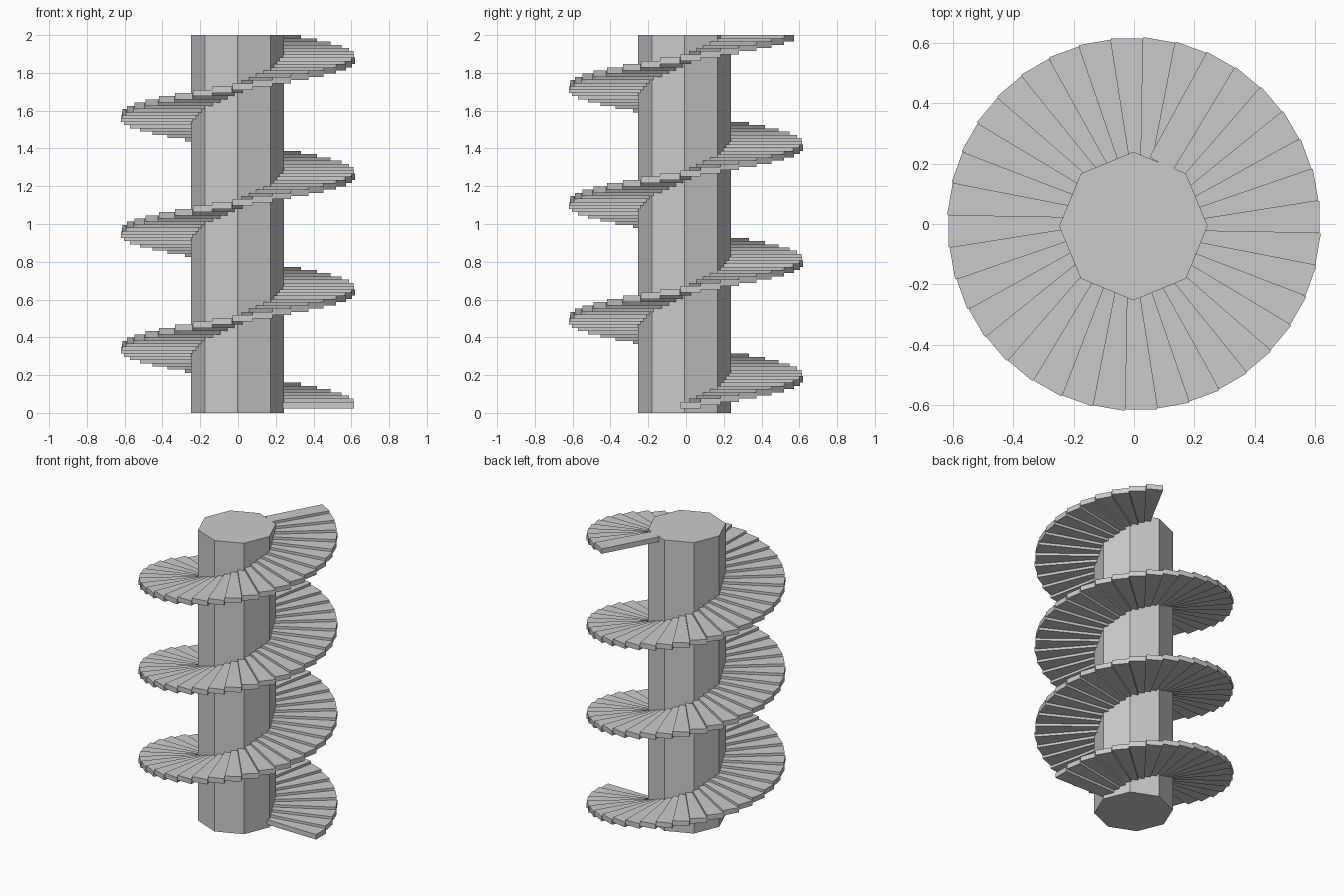
import bpy, bmesh, math
from mathutils import Matrix

if "Cube" in bpy.data.objects:
    bpy.data.objects.remove(bpy.data.objects["Cube"])

def make_object(name, bm):
    bmesh.ops.recalc_face_normals(bm, faces=bm.faces[:])
    mesh = bpy.data.meshes.new(name)
    bm.to_mesh(mesh)
    bm.free()
    obj = bpy.data.objects.new(name, mesh)
    bpy.context.collection.objects.link(obj)
    return obj

# Central eight-sided column
bm = bmesh.new()
bmesh.ops.create_cone(bm, cap_ends=True, segments=8, radius1=0.246, radius2=0.246, depth=2.0,
                      matrix=Matrix.Translation((-0.002, -0.007, 1.0)))
for v in bm.verts:  # keep corners on the axes
    dx, dy = v.co.x + 0.002, v.co.y + 0.007
    a = round(math.atan2(dy, dx) / (math.pi / 4) - 0.01) * math.pi / 4
    v.co.x, v.co.y = -0.002 + 0.246 * math.cos(a), -0.007 + 0.246 * math.sin(a)
make_object("column", bm)

# Spiral of tapered treads, 36 per turn
STEPS = 115
BASE, THICK = 0.024, 0.034
RISE = (2.0 - BASE - THICK) / (STEPS - 1)
TREAD = [(0.218, -0.023), (0.615, -0.03), (0.615, 0.076), (0.218, 0.066)]

bm = bmesh.new()
for i in range(STEPS):
    turn = Matrix.Rotation(math.radians(10 * i), 4, 'Z')
    z = BASE + i * RISE
    low = [bm.verts.new(turn @ Matrix.Translation((x, y, z)).to_translation()) for x, y in TREAD]
    top = [bm.verts.new(turn @ Matrix.Translation((x, y, z + THICK)).to_translation()) for x, y in TREAD]
    bm.faces.new(low[::-1])
    bm.faces.new(top)
    for k in range(4):
        n = (k + 1) % 4
        bm.faces.new((low[k], low[n], top[n], top[k]))
make_object("spiral_steps", bm)
